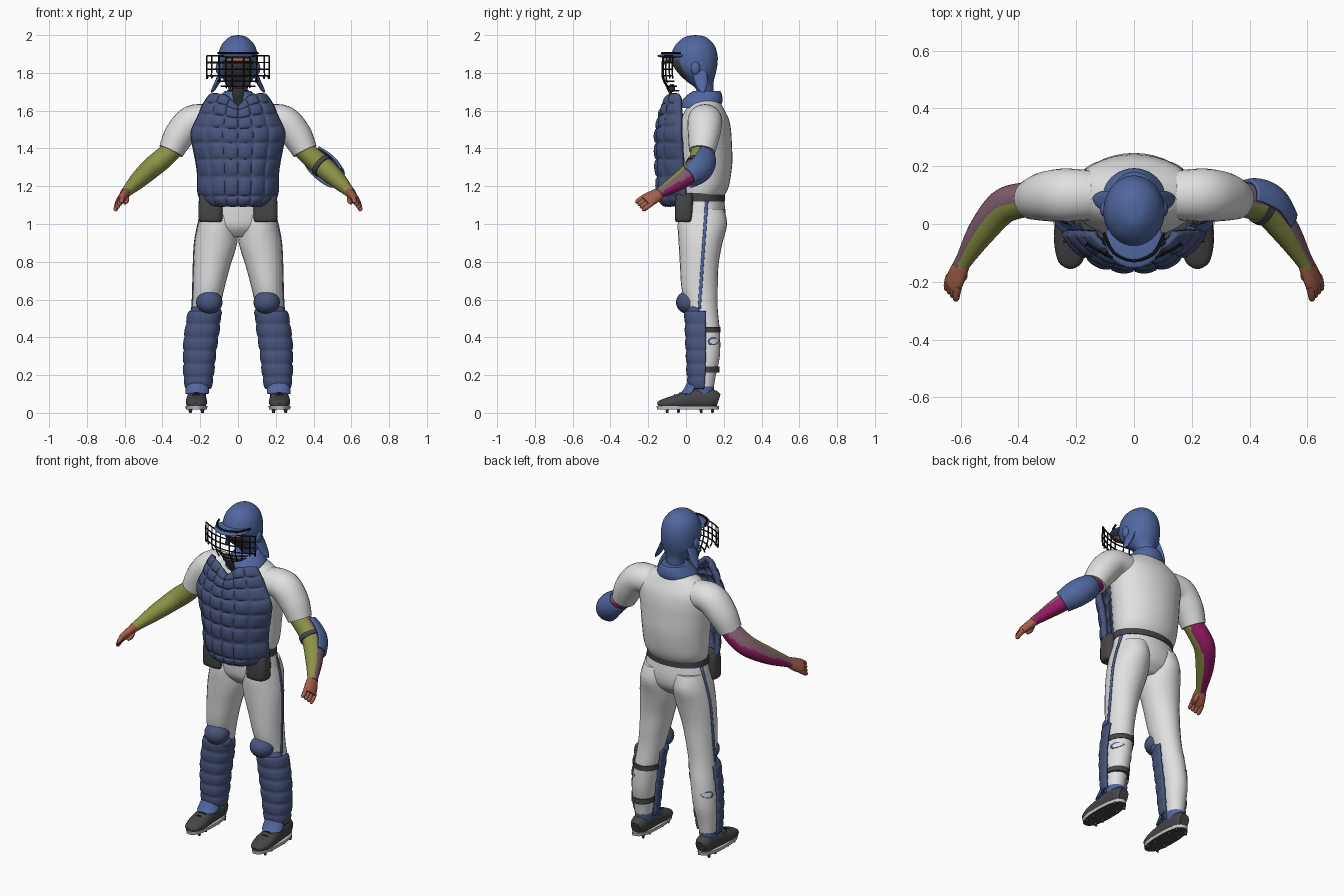
import bpy, bmesh
from math import sin, cos, pi, exp, radians
from mathutils import Vector

if "Cube" in bpy.data.objects:
    bpy.data.objects.remove(bpy.data.objects["Cube"])


def material(name, *rgb):
    m = bpy.data.materials.new(name)
    m.use_nodes = True
    m.diffuse_color = (*rgb, 1)
    m.node_tree.nodes["Principled BSDF"].inputs["Base Color"].default_value = (*rgb, 1)
    return m


BLUE = material("helmet blue", .08, .135, .35)
NAVY = material("guard navy", .065, .09, .205)
WHITE = material("uniform white", .75, .75, .75)
DARK = material("dark grey", .06, .06, .065)
BLACK = material("cage black", .01, .01, .01)
OLIVE = material("olive", .26, .285, .06)
MAGENTA = material("magenta", .3, .012, .13)
MAUVE = material("mauve", .21, .11, .15)
SKIN = material("skin", .38, .115, .07)
SOLE = material("sole grey", .55, .55, .55)


def finish(bm, name, mats, rule=None, solid=0, angle=50):
    """Turn a bmesh into a shaded object, colouring faces by rule."""
    bmesh.ops.recalc_face_normals(bm, faces=bm.faces)
    bm.normal_update()
    for f in bm.faces:
        if rule:
            f.material_index = rule(f.calc_center_median(), f.normal)
    me = bpy.data.meshes.new(name)
    bm.to_mesh(me)
    bm.free()
    ob = bpy.data.objects.new(name, me)
    bpy.context.collection.objects.link(ob)
    for m in mats:
        me.materials.append(m)
    if solid:
        mod = ob.modifiers.new("thickness", "SOLIDIFY")
        mod.thickness, mod.offset = solid, 0
    bpy.ops.object.select_all(action="DESELECT")
    ob.select_set(True)
    bpy.context.view_layer.objects.active = ob
    bpy.ops.object.shade_smooth_by_angle(angle=radians(angle))
    return ob


def smooth_rows(rows, n):
    """Catmull-Rom through the rows."""
    out = []
    for i in range(len(rows) - 1):
        quad = (rows[max(i - 1, 0)], rows[i], rows[i + 1], rows[min(i + 2, len(rows) - 1)])
        for k in range(n):
            t = k / n
            out.append([b + t / 2 * (c - a + t * (2*a - 5*b + 4*c - d + t * (3*b - a - 3*c + d)))
                        for a, b, c, d in zip(*quad)])
    return out + [list(rows[-1])]


def loft(name, rows, mats, s=1, sides=24, ref=None, arc=(0, 360), n=4, p=2, ridge=0, **kw):
    """Skin rings (x, y, z, ra, rb); level rings, or across the path when ref is given."""
    rows = smooth_rows(rows, n)
    pts = [Vector(r[:3]) for r in rows]
    full = arc[1] - arc[0] == 360
    count = sides if full else sides + 1
    bm, rings = bmesh.new(), []
    for i, (c, r) in enumerate(zip(pts, rows)):
        a, b = Vector((1, 0, 0)), Vector((0, 1, 0))
        if ref:
            t = (pts[min(i + 1, len(pts) - 1)] - pts[max(i - 1, 0)]).normalized()
            a = Vector(ref)
            a = (a - t * a.dot(t)).normalized()
            b = t.cross(a)
        swell = ridge * abs(sin(i * pi / n)) ** .5
        ring = []
        for k in range(count):
            q = radians(arc[0] + (arc[1] - arc[0]) * k / sides)
            u, v = cos(q), sin(q)
            m = (abs(u) ** p + abs(v) ** p) ** (-1 / p)
            co = c + a * (u * m * (r[3] + swell)) + b * (v * m * (r[4] + swell))
            ring.append(bm.verts.new((co.x * s, co.y, co.z)))
        rings.append(ring)
    for lo, hi in zip(rings, rings[1:]):
        for k in range(sides):
            j = (k + 1) % count
            bm.faces.new((lo[k], lo[j], hi[j], hi[k]))
    if full:
        bm.faces.new(rings[0])
        bm.faces.new(rings[-1])
    return finish(bm, name, mats, **kw)


def ball(name, loc, size, mat, cut=None):
    bm = bmesh.new()
    bmesh.ops.create_uvsphere(bm, u_segments=24, v_segments=14, radius=1)
    for v in bm.verts:
        v.co = Vector(loc) + Vector(a * b for a, b in zip(v.co, size))
    return finish(bm, name, [mat])


def tube(name, points, r, mat=BLACK):
    loft(name, [(*q, r, r) for q in points], [mat], sides=6, ref=(.3, .8, .5), n=3)


def drape(name, samples, targets, s, mat):
    """Thin strip laid on the outer side; samples are (z, y, half width)."""
    dg = bpy.context.evaluated_depsgraph_get()
    bm, pairs = bmesh.new(), []
    for z, y, w in samples:
        pair = []
        for yy in (y - w, y + w):
            xs = []
            for t in targets:
                hit, at, _, _ = t.evaluated_get(dg).ray_cast(Vector((s, yy, z)), Vector((-s, 0, 0)))
                if hit:
                    xs.append(abs(at.x))
            pair.append(bm.verts.new((s * (max(xs, default=.2) + .003), yy, z)))
        pairs.append(pair)
    for (a, b), (c, d) in zip(pairs, pairs[1:]):
        bm.faces.new((a, b, d, c))
    finish(bm, name, [mat], solid=.004)


# Shirt body, pelvis and belt
loft("shirt", [(0, .075, 1.14, .178, .122), (0, .09, 1.2, .195, .137), (0, .095, 1.32, .205, .15),
               (0, .095, 1.42, .215, .148), (0, .095, 1.5, .225, .143), (0, .1, 1.56, .22, .125),
               (0, .1, 1.61, .18, .1), (0, .1, 1.65, .11, .078), (0, .1, 1.67, .07, .06)], [WHITE], sides=36)
pelvis = loft("pants_seat", [(0, .075, 1.15, .178, .122), (0, .083, 1.05, .198, .127),
                             (0, .082, .98, .19, .115), (0, .08, .93, .1, .07)], [WHITE], sides=36)
loft("belt", [(0, .076, 1.12, .188, .13), (0, .076, 1.165, .186, .13)], [DARK], sides=36, n=1)


def sleeve_rule(s):
    def rule(c, nrm):
        if -.35 * nrm.x * s - .9 * nrm.y > 0:
            return 0
        return 1 if nrm.z > .2 else 2
    return rule


def shoe_sole_rule(c, nrm):
    return 1 if nrm.z < -.7 else 0


for s, side in ((1, "left_"), (-1, "right_")):
    # Arms
    loft(side + "shirt_sleeve", [(.14, .1, 1.55, .085, .08), (.24, .1, 1.545, .092, .084),
                                 (.31, .095, 1.47, .085, .081), (.355, .085, 1.385, .07, .067)],
         [WHITE], s, ref=(0, 1, 0), n=6)
    loft(side + "arm", [(.34, .085, 1.4, .058, .052), (.4, .08, 1.345, .061, .056),
                        (.46, .055, 1.295, .06, .055), (.53, -.03, 1.23, .05, .045),
                        (.585, -.12, 1.175, .032, .029), (.6, -.145, 1.16, .03, .026)],
         [OLIVE, MAUVE, MAGENTA], s, sides=32, ref=(0, 1, 0), n=5, rule=sleeve_rule(s))
    # Hands
    flat = Vector((.75, .1, .65))
    reach = Vector((.035, -.1, -.06)).normalized()
    across = reach.cross(flat).normalized()
    loft(side + "palm", [(.59, -.13, 1.17, .024, .028), (.605, -.16, 1.15, .024, .038),
                         (.62, -.195, 1.13, .022, .042), (.63, -.215, 1.118, .018, .038)],
         [SKIN], s, ref=flat, sides=16)
    for i in range(4):
        base = Vector((.623, -.198, 1.128)) + across * (i - 1.5) * .021
        loft(side + "finger", [(*(base + reach * d - flat * d * d * 3), r, r)
                               for d, r in ((0, .013), (.03, .013), (.052, .011), (.06, .004))],
             [SKIN], s, ref=flat, sides=8)
    loft(side + "thumb", [(.595, -.15, 1.15, .015, .015), (.59, -.18, 1.125, .014, .014),
                          (.6, -.2, 1.108, .007, .007)], [SKIN], s, ref=flat, sides=8)
    # Trouser legs
    leg = loft(side + "pants_leg", [(.1, .085, 1.08, .09, .115), (.107, .087, 1, .104, .131),
                                    (.117, .077, .9, .113, .116), (.138, .07, .78, .098, .102),
                                    (.155, .072, .66, .083, .096), (.17, .085, .55, .074, .083),
                                    (.19, .1, .42, .07, .08), (.205, .105, .3, .066, .074),
                                    (.212, .1, .2, .056, .058), (.215, .095, .12, .045, .05)], [WHITE], s)
    drape(side + "side_stripe", [(1.12 - .57 * i / 30, .11 - .04 * i / 30, .008) for i in range(31)],
          (leg, pelvis), s, BLUE)
    drape(side + "calf_patch", [(.36, .14, .012), (.372, .145, .028), (.385, .148, .03), (.398, .145, .01)],
          (leg,), s, BLUE)
    # Shin guards
    loft(side + "shin_guard", [(.178, .09, .535, .076, .088), (.185, .09, .47, .08, .085),
                               (.195, .09, .4, .08, .083), (.202, .09, .33, .077, .08),
                               (.206, .09, .26, .073, .077), (.209, .088, .19, .068, .072),
                               (.21, .085, .13, .058, .06)],
         [NAVY], s, arc=(170, 370), n=6, p=2.5, ridge=.006, solid=.014)
    ball(side + "knee_cap", (s * .152, .015, .585), (.07, .068, .062), NAVY)
    ball(side + "knee_wing", (s * .17, .05, .53), (.085, .052, .05), NAVY)
    loft(side + "foot_flap", [(.214, .05, .155, .05, .04), (.215, .04, .12, .058, .05),
                              (.217, .02, .1, .055, .05)], [BLUE], s, arc=(180, 360), solid=.01)
    loft(side + "sock", [(.215, .095, .09, .045, .05), (.215, .095, .14, .049, .054)], [BLUE], s)
    # Shoes
    loft(side + "shoe", [(.22, -.15, .042, .018, .012), (.22, -.13, .047, .042, .022),
                         (.22, -.07, .056, .056, .034), (.22, 0, .067, .053, .046),
                         (.218, .07, .075, .05, .053), (.217, .14, .073, .046, .05),
                         (.217, .172, .065, .03, .035)], [DARK], s, ref=(1, 0, 0), p=2.4)
    loft(side + "shoe_sole", [(.22, .01, .017, .056, .163), (.22, .01, .036, .058, .166)],
         [SOLE, DARK], s, n=1, p=2.4, sides=32, rule=shoe_sole_rule)
    for y in (-.1, -.04, .08, .14):
        for dx in (-.032, .032):
            loft(side + "cleat", [(.22 + dx, y, 0, .007, .007), (.22 + dx, y, .02, .011, .011)],
                 [DARK], s, sides=6, n=1)
    for i in range(3):
        y, z = -.06 + i * .028, .092 + i * .011
        tube(side + "lace", [(s * .195, y, z - .003), (s * .22, y, z + .003), (s * .245, y, z - .003)], .004)
    # Hip pouches
    loft(side + "hip_pouch", [(.142, -.012, 1.01, .055, .04), (.145, -.012, 1.03, .064, .047),
                              (.145, -.01, 1.14, .062, .047), (.142, -.008, 1.165, .055, .042)],
         [DARK], s, p=4, n=2)
    # Helmet sides
    ball(side + "ear_cover", (s * .102, .05, 1.825), (.016, .025, .034), BLUE)
    loft(side + "ear_flap", [(.085, .07, 1.81, .015, .04), (.108, .08, 1.755, .014, .035),
                             (.128, .085, 1.715, .012, .022), (.14, .09, 1.695, .004, .006)], [BLUE], s, sides=12)

# Elbow pad with its strap, and calf straps
loft("elbow_pad", [(.385, .09, 1.37, .06, .056), (.42, .078, 1.33, .076, .07), (.465, .053, 1.29, .078, .072),
                   (.51, .0, 1.25, .062, .058)], [BLUE], ref=(0, 1, 0), arc=(-65, 100), n=6, solid=.012)
loft("elbow_strap", [(.435, .067, 1.316, .067, .062), (.453, .058, 1.301, .067, .062)], [DARK],
     ref=(0, 1, 0), n=1)
for z, x, y, r in ((.44, .187, .097, .077), (.23, .21, .102, .066)):
    loft("calf_strap", [(x, y, z - .015, r, r + .009), (x, y, z + .015, r, r + .009)], [DARK], n=1)

# Quilted chest protector
profile = smooth_rows([(1.105, .165, -.105), (1.16, .2, -.13), (1.28, .205, -.14), (1.38, .222, -.143),
                       (1.48, .238, -.143), (1.56, .205, -.13), (1.63, .175, -.115), (1.68, .14, -.095)], 8)
bm, grid, NU = bmesh.new(), [], 48
for i, (z, w, y) in enumerate(profile):
    v, row = i / (len(profile) - 1), []
    for k in range(NU + 1):
        u = 2 * k / NU - 1
        puff = .014 * (abs(sin(pi * v * 8)) * abs(sin(pi * u * 3))) ** .5
        dip = .065 * exp(-(u / .35) ** 2) * v ** 4
        row.append(bm.verts.new((w * u, y + .13 * abs(u) ** 2.6 * (1 - .5 * v ** 3) - puff, z - dip)))
    grid.append(row)
for lo, hi in zip(grid, grid[1:]):
    for k in range(NU):
        bm.faces.new((lo[k], lo[k + 1], hi[k + 1], hi[k]))
finish(bm, "chest_protector", [NAVY], solid=.03, angle=70)

# Head, brim and collar
loft("helmet_head", [(0, .05, 2, .003, .003), (0, .049, 1.99, .045, .055), (0, .047, 1.95, .086, .101),
                     (0, .045, 1.9, .103, .121), (0, .046, 1.85, .106, .121), (0, .058, 1.8, .1, .1),
                     (0, .075, 1.755, .072, .072), (0, .1, 1.71, .05, .046), (0, .1, 1.62, .055, .05)],
     [BLUE, DARK], sides=36, n=5,
     rule=lambda c, nrm: 1 if c.y < 0 and abs(c.x) < .075 and 1.74 < c.z < 1.875 else 0)
ball("helmet_brim", (0, -.055, 1.89), (.1, .098, .013), BLUE)
ball("brow_pad", (0, -.085, 1.868), (.075, .02, .012), SKIN)
loft("collar", [(0, .075, 1.615, .115, .105), (0, .085, 1.65, .11, .108), (0, .1, 1.685, .085, .09),
                (0, .11, 1.705, .07, .07)], [BLUE], sides=32,
     )

# Face cage, chin pad and throat guard
for z, w in ((1.89, .165), (1.855, .165), (1.82, .165), (1.785, .16), (1.755, .11), (1.73, .09), (1.705, .055)):
    tube("cage_bar", [(w * u / 4, -.125 + .055 * (u / 4) ** 2 + max(0, 1.77 - z) * .5, z)
                      for u in range(-4, 5)], .004)
for x, low in ((.165, 1.785), (.14, 1.785), (.1, 1.75), (.065, 1.72), (.03, 1.705)):
    for s in (1, -1):
        y = -.125 + .055 * (x / .165) ** 2
        tube("cage_upright", [(s * x, y, 1.89), (s * x, y - .003, 1.82), (s * x, y, 1.77),
                              (s * x * .95, y + max(0, 1.77 - low) * .5, low)], .004)
tube("brow_bar", [(-.105, -.03, 1.905), (-.07, -.1, 1.905), (0, -.128, 1.905), (.07, -.1, 1.905),
                  (.105, -.03, 1.905)], .006)
ball("chin_pad", (0, -.075, 1.72), (.05, .018, .022), DARK)
loft("throat_guard", [(0, -.095, 1.72, .035, .008), (0, -.075, 1.68, .03, .008), (0, -.04, 1.625, .018, .006)],
     [DARK], ref=(1, 0, 0), sides=12)
